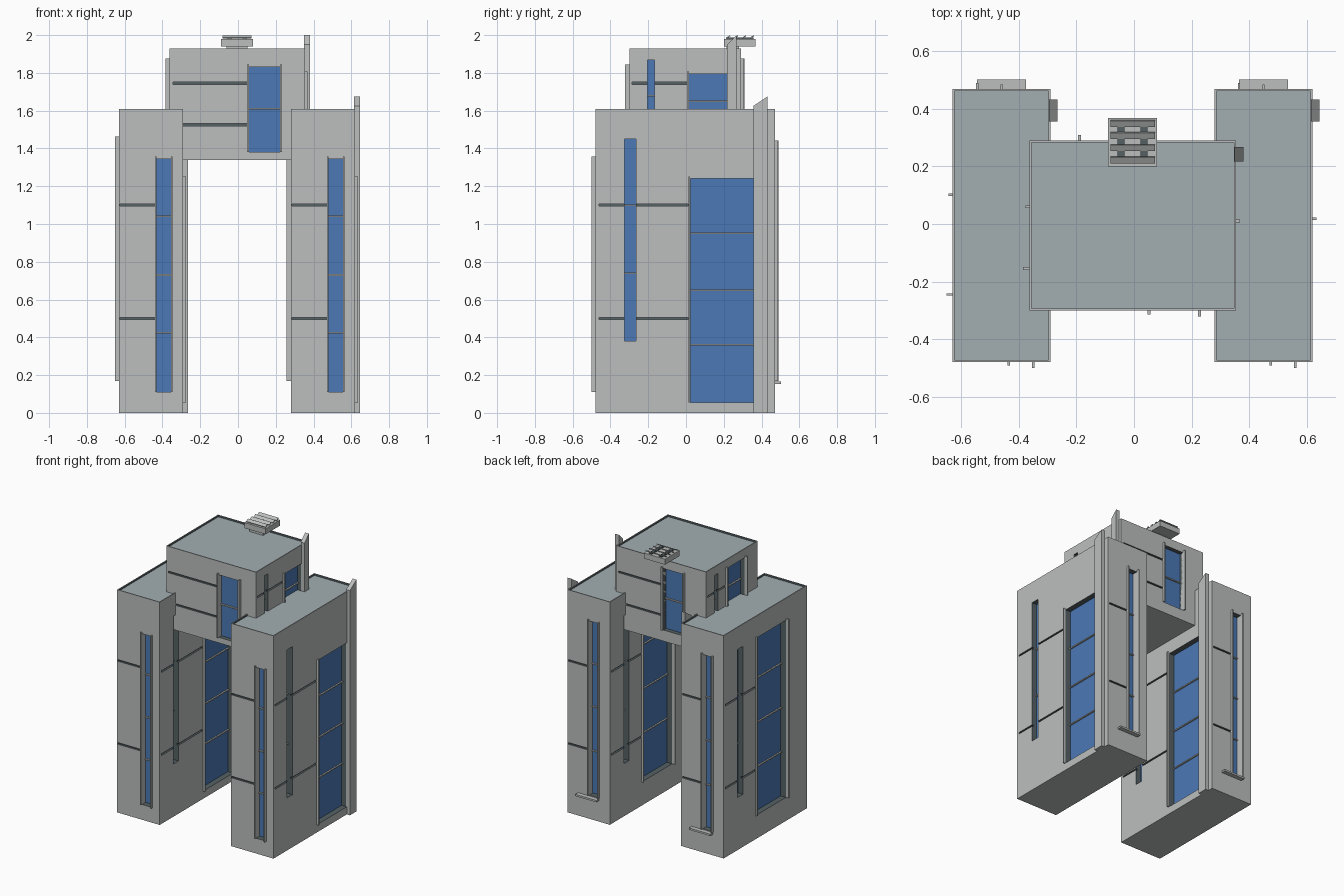
import bpy, bmesh, math
from mathutils import Matrix, Vector

if "Cube" in bpy.data.objects:
    bpy.data.objects.remove(bpy.data.objects["Cube"])


def material(name, r, g, b):
    m = bpy.data.materials.new(name)
    m.diffuse_color = (r, g, b, 1)
    m.use_nodes = True
    m.node_tree.nodes["Principled BSDF"].inputs["Base Color"].default_value = m.diffuse_color
    return m


WALL = material("concrete", 0.50, 0.52, 0.51)
DARK = material("dark_reveal", 0.09, 0.12, 0.13)
GLASS = material("blue_glass", 0.07, 0.19, 0.46)
ROOF = material("roof_grey", 0.36, 0.43, 0.45)


def finish(name, bm, mat):
    bmesh.ops.recalc_face_normals(bm, faces=bm.faces)
    mesh = bpy.data.meshes.new(name)
    bm.to_mesh(mesh)
    bm.free()
    mesh.materials.append(mat)
    ob = bpy.data.objects.new(name, mesh)
    bpy.context.collection.objects.link(ob)
    return ob


def boxes(name, items, mat):
    """One object from boxes given as (x0, x1, y0, y1, z0, z1)."""
    bm = bmesh.new()
    for x0, x1, y0, y1, z0, z1 in items:
        centre = Vector((x0 + x1, y0 + y1, z0 + z1)) / 2
        size = (abs(x1 - x0), abs(y1 - y0), abs(z1 - z0), 1)
        bmesh.ops.create_cube(bm, size=1, matrix=Matrix.Translation(centre) @ Matrix.Diagonal(size))
    return finish(name, bm, mat)


def face_box(bounds, face, u0, u1, z0, z1, d0, d1):
    """Box on a wall: u along the wall, d outward from it."""
    wall = bounds["LRFB".index(face)]
    s = 1 if face in "RB" else -1
    a, b = sorted((wall + s * d0, wall + s * d1))
    return (a, b, u0, u1, z0, z1) if face in "LR" else (u0, u1, a, b, z0, z1)


def block(name, bounds, windows, grooves, depth, jamb, dx=0.0):
    """windows: face, u0, u1, z0, z1, bar heights, jambs [(u, outward)]."""
    bounds = (bounds[0] + dx, bounds[1] + dx) + bounds[2:]
    x0, x1, y0, y1, z0, z1 = bounds
    cuts, panes, bars, jambs = [], [], [], []
    for face, u0, u1, w0, w1, heights, sides in windows:
        off = dx if face in "FB" else 0
        u0, u1 = u0 + off, u1 + off
        cuts.append(face_box(bounds, face, u0, u1, w0, w1, -depth, 0.02))
        panes.append(face_box(bounds, face, u0, u1, w0, w1, -depth - 0.004, -depth + 0.004))
        for h in heights:
            bars.append(face_box(bounds, face, u0, u1, h - 0.004, h + 0.004, -depth, -depth + 0.014))
        for u, out in sides:
            u += off
            jambs.append(face_box(bounds, face, u - jamb / 2, u + jamb / 2, w0, w1 + 0.012, -depth, out))
    for face, u0, u1, heights in grooves:
        off = dx if face in "FB" else 0
        for h in heights:
            cuts.append(face_box(bounds, face, u0 + off, u1 + off, h - 0.006, h + 0.006, -0.014, 0.02))
    # roof pocket leaves a thin parapet
    r = 0.007
    cuts.append((x0 + r, x1 - r, y0 + r, y1 - r, z1 - 0.015, z1 + 0.05))
    walls = boxes(name + "_walls", [bounds], WALL)
    cutter = boxes(name + "_cutter", cuts, DARK)
    cutter.hide_render = True
    mod = walls.modifiers.new("openings", "BOOLEAN")
    mod.operation, mod.solver, mod.object = "DIFFERENCE", "EXACT", cutter
    mod.use_self = True
    mod.material_mode = "TRANSFER"
    bpy.context.view_layer.objects.active = walls
    bpy.ops.object.modifier_apply(modifier=mod.name)
    bpy.data.objects.remove(cutter)
    boxes(name + "_roof", [(x0 + r, x1 - r, y0 + r, y1 - r, z1 - 0.02, z1 - 0.012)], ROOF)
    boxes(name + "_glass", panes, GLASS)
    boxes(name + "_window_bars", bars, WALL)
    boxes(name + "_window_jambs", jambs, WALL)


def fin(name, x0, x1, y0, y1, z0, z_low, z_high):
    """Upright side fin with a sloping top."""
    bm = bmesh.new()
    prof = [(y0, z0), (y1, z0), (y1, z_high), (y0, z_low)]
    f = bm.faces.new([bm.verts.new((x0, y, z)) for y, z in prof])
    ext = bmesh.ops.extrude_face_region(bm, geom=[f])
    bmesh.ops.translate(bm, vec=(x1 - x0, 0, 0), verts=[v for v in ext["geom"] if isinstance(v, bmesh.types.BMVert)])
    finish(name, bm, WALL)


# twin towers
tower_windows = [
    ("F", -0.435, -0.35, 0.11, 1.345, (0.425, 0.73, 1.04), [(-0.435, 0.012), (-0.35, 0.02)]),
    ("R", 0.025, 0.357, 0.055, 1.24, (0.36, 0.65, 0.95), [(0.018, 0.015)]),
    ("R", -0.325, -0.265, 0.38, 1.45, (0.74, 1.10), []),
    ("B", -0.545, -0.46, 0.17, 1.43, (0.48, 0.80, 1.11), [(-0.545, 0.02), (-0.46, 0.014)]),
    ("L", -0.24, 0.095, 0.17, 1.45, (0.49, 0.81, 1.13), [(-0.245, 0.022), (0.102, 0.014)]),
    ("L", 0.25, 0.31, 0.38, 1.45, (0.74, 1.10), []),
]
levels = (0.5, 1.10)
tower_grooves = [("F", -0.625, -0.43, levels), ("R", -0.46, 0.01, levels),
                 ("B", -0.465, -0.30, levels), ("L", 0.11, 0.45, levels)]
for side, dx in (("left", 0.0), ("right", 0.91)):
    block(side + "_tower", (-0.63, -0.29, -0.48, 0.47, 0, 1.61), tower_windows, tower_grooves, 0.045, 0.008, dx)
    fin(side + "_tower_fin", -0.295 + dx, -0.265 + dx, 0.357, 0.432, 0, 1.625, 1.675)
    boxes(side + "_tower_sill", [(-0.545 + dx, -0.375 + dx, 0.46, 0.502, 0.152, 0.165)], WALL)

# bridging upper block
bridge_windows = [
    ("F", 0.055, 0.222, 1.38, 1.832, (1.61,), [(0.052, 0.014), (0.228, 0.022)]),
    ("R", 0.012, 0.217, 1.37, 1.795, (1.51, 1.65), [(0.01, 0.014)]),
    ("R", -0.205, -0.167, 1.45, 1.868, (1.68,), []),
    ("B", -0.185, -0.02, 1.42, 1.865, (1.64,), [(-0.19, 0.02), (-0.015, 0.014)]),
    ("L", -0.148, 0.055, 1.41, 1.865, (1.56, 1.71), [(-0.155, 0.022), (0.06, 0.014)]),
    ("L", 0.155, 0.195, 1.45, 1.868, (1.68,), []),
]
levels = (1.525, 1.745)
bridge_grooves = [("F", -0.345, 0.05, levels), ("R", -0.285, 0.005, levels),
                  ("B", -0.01, 0.335, levels), ("L", 0.07, 0.275, levels)]
block("bridge", (-0.363, 0.355, -0.30, 0.29, 1.34, 1.93), bridge_windows, bridge_grooves, 0.035, 0.01)
fin("bridge_fin", 0.35, 0.38, 0.217, 0.267, 1.34, 1.95, 2.0)

# rooftop vent with tilted slats
boxes("vent_box", [(-0.09, 0.08, 0.2, 0.368, 1.94, 1.98)], WALL)
boxes("vent_support", [(-0.06, 0.05, 0.215, 0.28, 1.912, 1.942)], WALL)
boxes("vent_rails", [(x - 0.012, x + 0.012, 0.215, 0.358, 1.978, 1.987) for x in (-0.045, 0.035)], DARK)
bm = bmesh.new()
for i in range(4):
    bmesh.ops.create_cube(bm, size=1, matrix=Matrix.Translation((-0.005, 0.223 + i * 0.042, 1.99))
                          @ Matrix.Rotation(math.radians(30), 4, "X") @ Matrix.Diagonal((0.155, 0.024, 0.006, 1)))
finish("vent_slats", bm, WALL)
